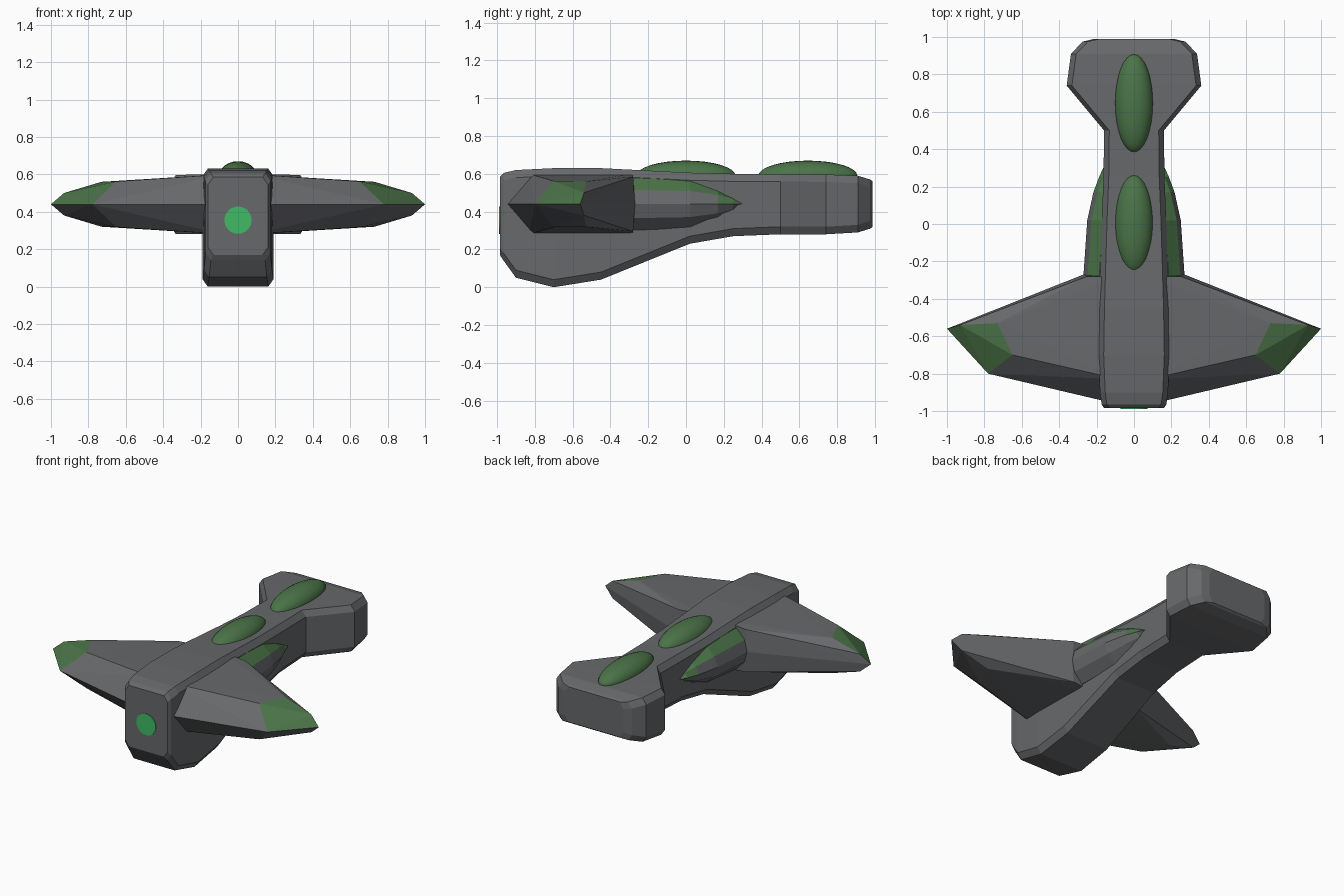
import bpy, bmesh, math
from mathutils import Matrix

if "Cube" in bpy.data.objects:
    bpy.data.objects.remove(bpy.data.objects["Cube"])


def material(name, rgb):
    m = bpy.data.materials.new(name)
    m.diffuse_color = (*rgb, 1)
    m.use_nodes = True
    m.node_tree.nodes["Principled BSDF"].inputs["Base Color"].default_value = m.diffuse_color
    return m


GREY = material("hull_grey", (0.135, 0.14, 0.147))
GREEN = material("panel_green", (0.07, 0.175, 0.065))
GLOW = material("light_green", (0.05, 0.5, 0.13))


def finish(name, bm, mats, mirror=False, rule=None):
    """Turn a bmesh into an object; rule(face) chooses the material slot."""
    bmesh.ops.recalc_face_normals(bm, faces=bm.faces[:])
    if rule:
        for f in bm.faces:
            f.material_index = int(rule(f))
    me = bpy.data.meshes.new(name)
    bm.to_mesh(me)
    bm.free()
    for m in mats:
        me.materials.append(m)
    ob = bpy.data.objects.new(name, me)
    bpy.context.collection.objects.link(ob)
    if mirror:
        ob.modifiers.new("mirror", 'MIRROR')
    return ob


def loft(rings):
    """Skin closed rings of points in order and cap both ends."""
    bm = bmesh.new()
    rows = [[bm.verts.new(p) for p in r] for r in rings]
    n = len(rows[0])
    for a, b in zip(rows, rows[1:]):
        for i in range(n):
            j = (i + 1) % n
            bm.faces.new((a[i], a[j], b[j], b[i]))
    bm.faces.new(rows[0])
    bm.faces.new(rows[-1])
    return bm


def body_ring(y, w, z0, z1):
    c, d = 0.028, 0.04
    return [(w, y, z0 + d), (w, y, z1 - d), (w - c, y, z1), (c - w, y, z1),
            (-w, y, z1 - d), (-w, y, z0 + d), (c - w, y, z0), (w - c, y, z0)]


# Fuselage: chamfered sections (y, half width, bottom, top)
sections = [(-0.985, 0.16, 0.17, 0.585), (-0.965, 0.173, 0.14, 0.605),
            (-0.90, 0.182, 0.05, 0.62), (-0.70, 0.19, 0.0, 0.63),
            (-0.45, 0.186, 0.04, 0.63), (0.02, 0.172, 0.23, 0.606),
            (0.25, 0.163, 0.27, 0.60), (0.50, 0.16, 0.28, 0.60),
            (0.74, 0.36, 0.28, 0.597), (0.91, 0.337, 0.29, 0.59),
            (0.975, 0.275, 0.31, 0.57), (0.988, 0.22, 0.32, 0.56)]
finish("fuselage", loft([body_ring(*s) for s in sections]), [GREY])

# Wings: convex shells, symmetric about z = 0.44, with green upper tips
MID = 0.44
wing = [(0.08, -0.965, 0), (0.78, -0.80, 0), (1.0, -0.56, 0), (0.27, -0.27, 0),
        (0.08, -0.27, 0), (0.08, -0.83, 0.16), (0.65, -0.70, 0.122),
        (0.73, -0.53, 0.12), (0.93, -0.54, 0.06), (0.25, -0.28, 0.145),
        (0.08, -0.28, 0.16)]
bm = bmesh.new()
for x, y, h in wing:
    for z in {MID + h, MID - h}:
        bm.verts.new((x, y, z))
bmesh.ops.convex_hull(bm, input=bm.verts[:])


def tip(f):
    return (f.normal.z > 0.05 and f.normal.y < 0.5
            and f.calc_center_median().x > 0.68)


finish("wing", bm, [GREY, GREEN], True, tip)


# Side pods behind the wings, with a green upper facet
def pod_ring(y, x, h):
    side = [(0.10, h), (x - 0.085, h), (x - 0.022, h * 0.54), (x, 0)]
    pts = side + [(a, -b) for a, b in side[-2::-1]]
    return [(a, y, MID + b) for a, b in pts]


pods = [(-0.36, 0.272, 0.14), (-0.27, 0.27, 0.138), (0.02, 0.25, 0.128),
        (0.17, 0.217, 0.09), (0.25, 0.187, 0.05), (0.30, 0.165, 0.005)]
finish("side_pod", loft([pod_ring(*p) for p in pods]), [GREY, GREEN], True,
       lambda f: f.normal.z > 0.4)

# Canopy domes along the spine
for name, y in (("front_dome", 0.0), ("rear_dome", 0.645)):
    bm = bmesh.new()
    bmesh.ops.create_uvsphere(
        bm, u_segments=24, v_segments=16, radius=1,
        matrix=Matrix.Translation((0, y, 0.59))
        @ Matrix.Diagonal((0.102, 0.262, 0.08, 1))
        @ Matrix.Rotation(math.pi / 2, 4, 'X'))
    for f in bm.faces:
        f.smooth = True
    finish(name, bm, [GREEN])

# Round light on the nose
bm = bmesh.new()
bmesh.ops.create_cone(
    bm, cap_ends=True, segments=24, radius1=0.073, radius2=0.073, depth=0.008,
    matrix=Matrix.Translation((0, -0.985, 0.355))
    @ Matrix.Rotation(math.pi / 2, 4, 'X'))
finish("nose_light", bm, [GLOW])
